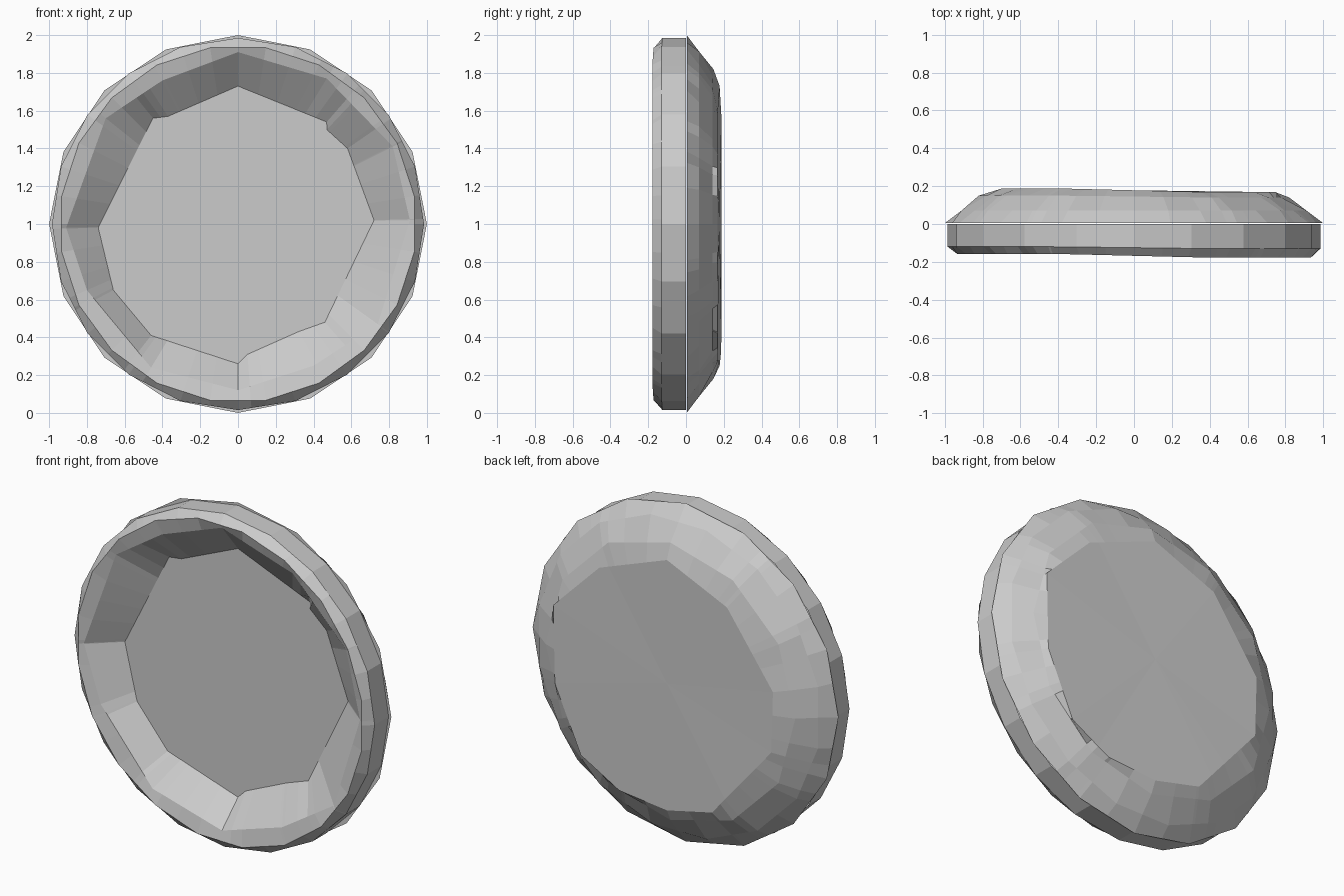
import bpy, bmesh, math

if "Cube" in bpy.data.objects:
    bpy.data.objects.remove(bpy.data.objects["Cube"])

# Outlines are (x, z) corners measured from the disc centre (0, 1)
FLOOR = [(0, .73), (-.37, .57), (-.45, .56), (-.74, -.02), (-.66, -.35), (-.46, -.59),
         (0, -.74), (.05, -.69), (.32, -.57), (.46, -.52), (.72, .02), (.58, .40),
         (.47, .50), (.47, .54)]
LIP_IN = [(0, .91), (-.40, .76), (-.70, .56), (-.91, -.02), (-.80, -.35), (-.46, -.76),
          (0, -.88), (.40, -.75), (.74, -.53), (.91, .02), (.82, .41), (.47, .77)]
BACK_FLAT = [(0, .73), (-.40, .56), (-.70, .14), (-.69, -.22), (-.30, -.68), (0, -.75),
             (.32, -.72), (.57, -.58), (.74, -.20), (.75, .26), (.45, .56)]


def circle(r, n, phase=0.0):
    return [(r * math.sin(2 * math.pi * (i + phase) / n),
             r * math.cos(2 * math.pi * (i + phase) / n)) for i in range(n)]


def reach(poly, a):
    """Distance from the centre to the outline in direction a."""
    dx, dz = math.cos(a), math.sin(a)
    best = 0
    for (x1, z1), (x2, z2) in zip(poly, poly[1:] + poly[:1]):
        ex, ez = x2 - x1, z2 - z1
        den = dx * ez - dz * ex
        if abs(den) < 1e-9:
            continue
        t = (x1 * ez - z1 * ex) / den
        s = (x1 * dz - z1 * dx) / den
        if t > 0 and -1e-6 <= s <= 1 + 1e-6:
            best = max(best, t)
    return best


def loft(name, loops, cap_first=False, cap_last=False):
    """Skin a series of (outline, y function) loops."""
    angles = sorted({round(math.atan2(z, x), 3) for poly, _ in loops for x, z in poly})
    bm = bmesh.new()
    rings = []
    for poly, depth in loops:
        ring = []
        for a in angles:
            r = reach(poly, a)
            x, z = r * math.cos(a), r * math.sin(a)
            ring.append(bm.verts.new((x, depth(x), 1 + z)))
        rings.append(ring)
    n = len(angles)
    for p, q in zip(rings, rings[1:]):
        for i in range(n):
            j = (i + 1) % n
            bm.faces.new((p[i], p[j], q[j], q[i]))
    for use, ring, depth in ((cap_first, rings[0], loops[0][1]), (cap_last, rings[-1], loops[-1][1])):
        if use:
            c = bm.verts.new((0, depth(0), 1))
            for i in range(n):
                bm.faces.new((ring[i], ring[(i + 1) % n], c))
    bmesh.ops.recalc_face_normals(bm, faces=bm.faces)
    me = bpy.data.meshes.new(name)
    bm.to_mesh(me)
    bm.free()
    ob = bpy.data.objects.new(name, me)
    bpy.context.collection.objects.link(ob)
    return ob


def tilt(base, slope):
    """Depth that shifts slightly from the left half to the right half."""
    return lambda x: base + slope * max(-1, min(1, x / .4))


# Front rim with sloping inner walls down to the dish floor
loft("front_rim_and_floor", [
    (circle(.985, 20), tilt(0, 0)),
    (circle(.985, 20), tilt(-.125, -.005)),
    (circle(.945, 20, .5), tilt(-.168, -.01)),
    (LIP_IN, tilt(-.15, -.01)),
    (FLOOR, tilt(0, 0)),
], cap_last=True)

# Faceted back shell, bevelled to a flat centre
loft("back_shell", [
    (circle(1.0, 16), tilt(.004, 0)),
    (circle(.93, 16, .5), tilt(.07, 0)),
    (circle(.82, 12), tilt(.145, -.005)),
    (BACK_FLAT, tilt(.178, -.01)),
], cap_first=True, cap_last=True)
